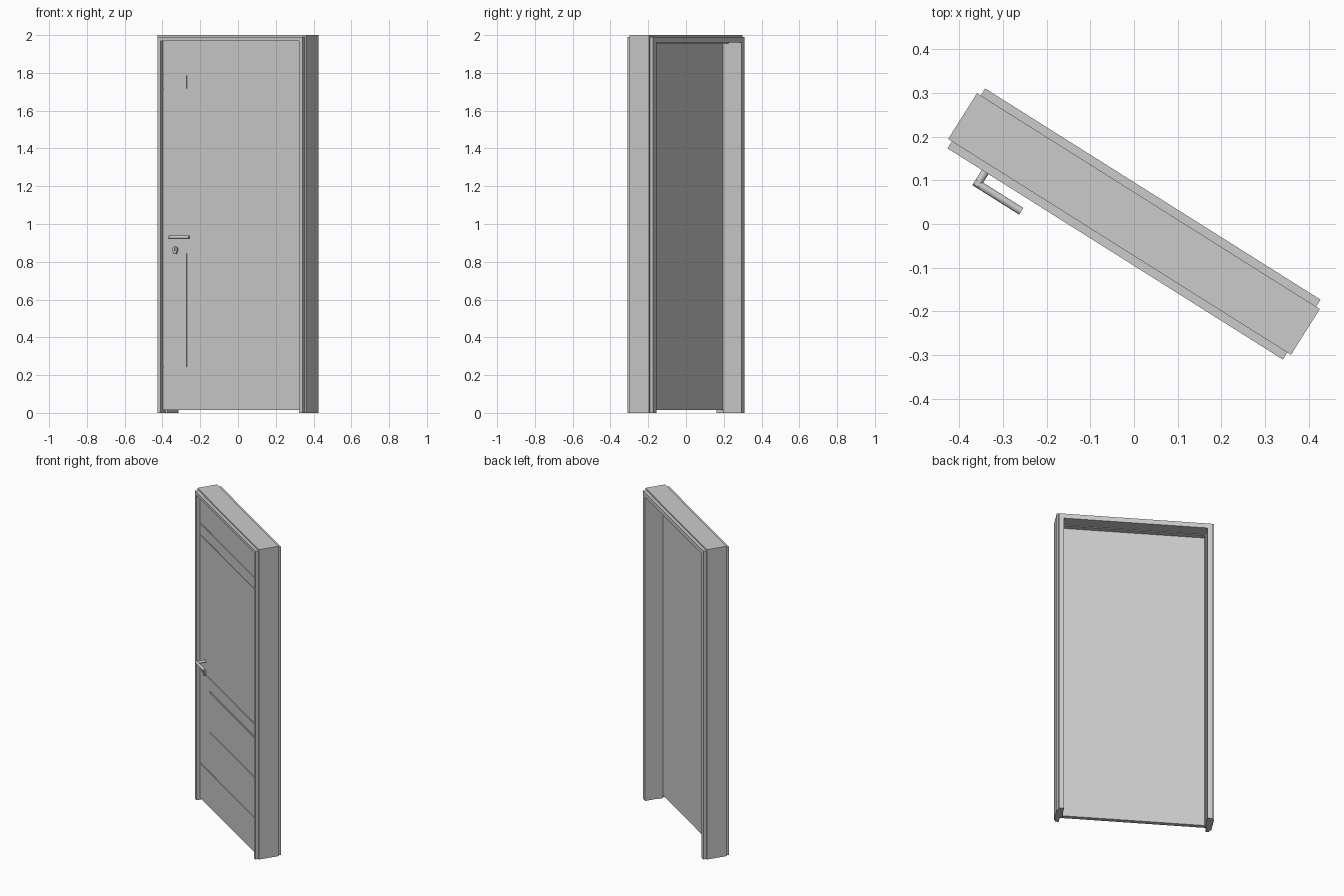
import bpy, bmesh, math
from mathutils import Matrix, Vector

if "Cube" in bpy.data.objects:
    bpy.data.objects.remove(bpy.data.objects["Cube"], do_unlink=True)

# One plain grey for everything
grey = bpy.data.materials.new("plain_grey")
grey.use_nodes = True
color = (0.6, 0.6, 0.6, 1)
grey.diffuse_color = color
grey.node_tree.nodes["Principled BSDF"].inputs["Base Color"].default_value = color

# Parts are made square to the axes, then the whole door is turned
TURN = Matrix.Rotation(math.radians(-32.2), 4, 'Z')


def finish(name, bm, smooth=False):
    bmesh.ops.recalc_face_normals(bm, faces=bm.faces)
    bm.transform(TURN)
    mesh = bpy.data.meshes.new(name)
    bm.to_mesh(mesh)
    bm.free()
    mesh.materials.append(grey)
    obj = bpy.data.objects.new(name, mesh)
    bpy.context.collection.objects.link(obj)
    if smooth:
        bpy.context.view_layer.objects.active = obj
        obj.select_set(True)
        bpy.ops.object.shade_smooth_by_angle()
        obj.select_set(False)
    return obj


def add_box(bm, x0, x1, y0, y1, z0, z1):
    size = Matrix.Diagonal((x1 - x0, y1 - y0, z1 - z0, 1))
    middle = Matrix.Translation(((x0 + x1) / 2, (y0 + y1) / 2, (z0 + z1) / 2))
    bmesh.ops.create_cube(bm, size=1, matrix=middle @ size)


def surround(name, outer, inner, top, head, y0, y1):
    """Two uprights and a head, as one extruded arch."""
    bm = bmesh.new()
    half = [(inner, head), (inner, 0), (outer, 0), (outer, top)]
    points = half + [(-x, z) for x, z in reversed(half)]
    face = bm.faces.new([bm.verts.new((x, y0, z)) for x, z in points])
    out = bmesh.ops.extrude_face_region(bm, geom=[face])
    moved = [v for v in out["geom"] if isinstance(v, bmesh.types.BMVert)]
    bmesh.ops.translate(bm, verts=moved, vec=(0, y1 - y0, 0))
    return finish(name, bm)


def add_rod(bm, start, end, radius):
    a, b = Vector(start), Vector(end)
    turn = (b - a).to_track_quat('Z', 'Y').to_matrix().to_4x4()
    bmesh.ops.create_cone(bm, cap_ends=True, segments=24, radius1=radius, radius2=radius,
                          depth=(b - a).length, matrix=Matrix.Translation((a + b) / 2) @ turn)


# Frame: rebate for the door, stop, rear lining, and trim on both sides
surround("frame_rebate", 0.464, 0.434, 2.0, 1.97, -0.062, -0.032)
surround("frame_stop", 0.464, 0.42, 2.0, 1.956, -0.032, 0.0)
surround("frame_lining", 0.464, 0.424, 2.0, 1.96, 0.0, 0.062)
surround("front_trim", 0.454, 0.434, 1.99, 1.97, -0.081, -0.062)
surround("back_trim", 0.454, 0.424, 1.99, 1.96, 0.062, 0.081)

# Door leaf core
EDGE, BOTTOM, TOP, FRONT, SPLIT = 0.432, 0.015, 1.968, -0.06, -0.281
bm = bmesh.new()
add_box(bm, -EDGE, EDGE, FRONT + 0.004, -0.033, BOTTOM, TOP)
finish("door_leaf", bm)

# Front panels, with narrow grooves left between them
GAP = 0.002
panels = {
    "top_panel": (-EDGE, EDGE, 1.789, TOP),
    "small_square_panel": (-EDGE, SPLIT, 1.715, 1.789),
    "upper_rail_panel": (SPLIT, EDGE, 1.715, 1.789),
    "main_panel": (-EDGE, EDGE, 0.845, 1.715),
    "lower_side_panel": (-EDGE, SPLIT, 0.24, 0.845),
    "lower_panel_top": (SPLIT, EDGE, 0.763, 0.845),
    "lower_panel_middle": (SPLIT, EDGE, 0.5, 0.755),
    "lower_panel_base": (SPLIT, EDGE, 0.24, 0.5),
    "kick_panel": (-EDGE, EDGE, BOTTOM, 0.24),
}
for name, (x0, x1, z0, z1) in panels.items():
    bm = bmesh.new()
    add_box(bm, x0 if x0 == -EDGE else x0 + GAP, x1 if x1 == EDGE else x1 - GAP,
            FRONT, FRONT + 0.004,
            z0 if z0 == BOTTOM else z0 + GAP, z1 if z1 == TOP else z1 - GAP)
    finish(name, bm)

# Lever handle: stem out of the door, then a bar along it
HX, HZ, HY = -0.352, 0.93, -0.113
bm = bmesh.new()
add_rod(bm, (HX, FRONT, HZ), (HX, HY - 0.006, HZ), 0.009)
add_rod(bm, (HX - 0.009, HY, HZ), (-0.234, HY, HZ), 0.009)
finish("lever_handle", bm, smooth=True)

# Lock cylinder with a lower tab and a raised key slot
bm = bmesh.new()
add_rod(bm, (HX, FRONT, 0.864), (HX, FRONT - 0.012, 0.864), 0.016)
add_box(bm, HX - 0.008, HX + 0.008, FRONT - 0.012, FRONT, 0.84, 0.86)
add_box(bm, HX - 0.002, HX + 0.002, FRONT - 0.014, FRONT - 0.01, 0.856, 0.872)
finish("lock_cylinder", bm, smooth=True)
